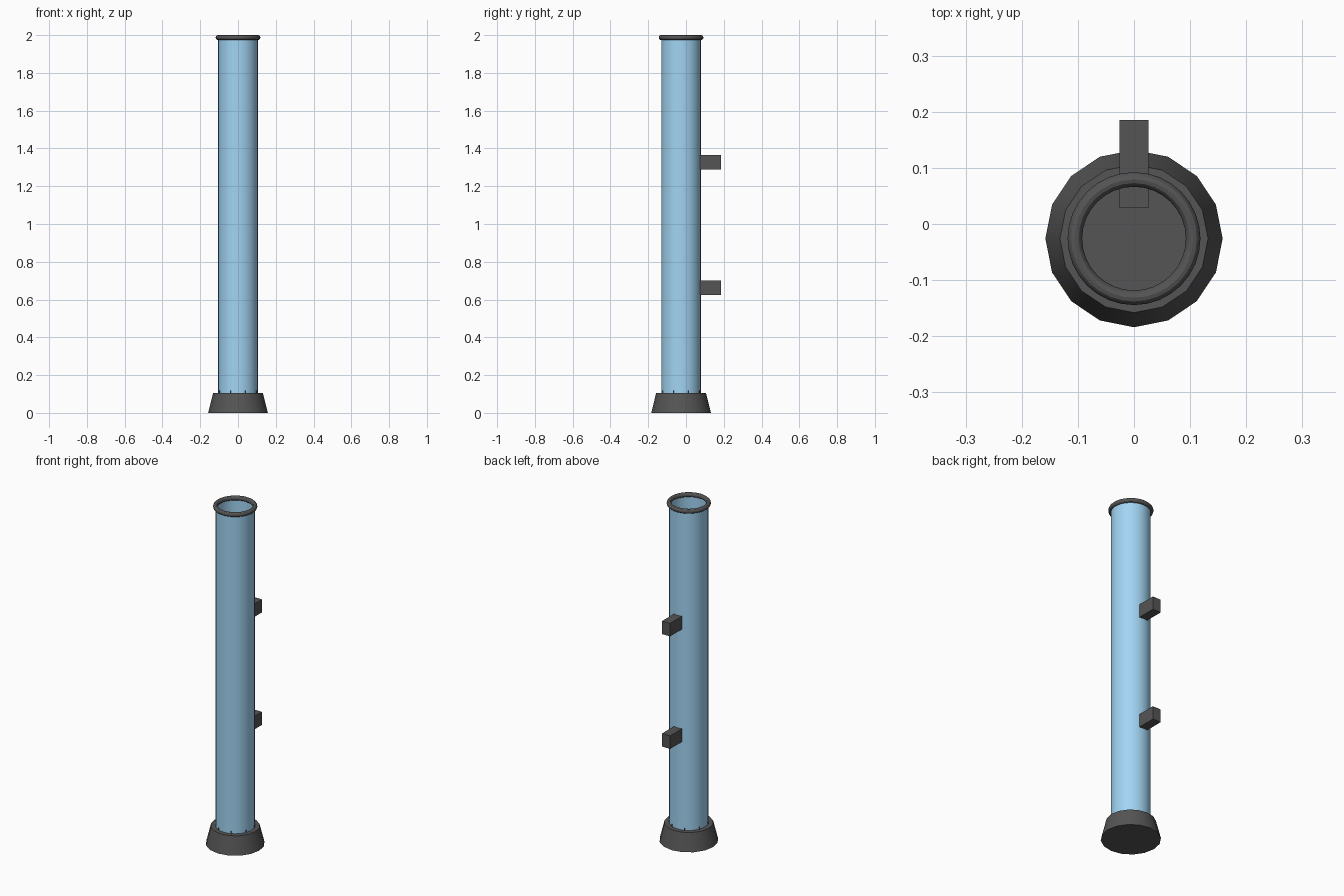
import bpy
from math import sin, cos, pi

if "Cube" in bpy.data.objects:
    bpy.data.objects.remove(bpy.data.objects["Cube"])

CY = -0.026          # tube axis in y
TUBE_R = 0.1046
BASE_H = 0.105
TOP = 1.987


def material(name, color):
    m = bpy.data.materials.new(name)
    m.diffuse_color = color
    m.use_nodes = True
    m.node_tree.nodes["Principled BSDF"].inputs["Base Color"].default_value = m.diffuse_color
    return m


dark = material("dark_grey", (0.09, 0.09, 0.09, 1))
blue = material("pale_blue", (0.36, 0.66, 0.90, 1))


def finish(name, mat, smooth=True):
    ob = bpy.context.object
    ob.name = name
    ob.data.materials.append(mat)
    if smooth:
        bpy.ops.object.shade_smooth_by_angle()
    return ob


# Tapered 16-sided foot
bpy.ops.mesh.primitive_cone_add(vertices=16, radius1=0.158, radius2=0.132,
                                depth=BASE_H, location=(0, CY, BASE_H / 2))
finish("base", dark)

# Open tube
bpy.ops.mesh.primitive_cylinder_add(vertices=32, radius=TUBE_R, depth=TOP - BASE_H,
                                    end_fill_type='NOTHING',
                                    location=(0, CY, (TOP + BASE_H) / 2))
finish("tube", blue)

# Rounded rim around the mouth
bpy.ops.mesh.primitive_torus_add(major_segments=32, minor_segments=12,
                                 major_radius=TUBE_R + 0.0008, minor_radius=0.013,
                                 location=(0, CY, TOP))
finish("top_rim", dark)

# Two wall brackets at thirds of the height
for i in (1, 2):
    bpy.ops.mesh.primitive_cube_add(size=1, location=(0, 0.107, i * 0.663))
    bpy.context.object.scale = (0.0525, 0.157, 0.077)
    finish(f"bracket_{i}", dark, smooth=False)

# Small pins where the tube meets the base
for i in range(8):
    a = (i + 0.5) * pi / 4
    bpy.ops.mesh.primitive_cylinder_add(
        vertices=8, radius=0.003, depth=0.02,
        location=(TUBE_R * cos(a), CY + TUBE_R * sin(a), BASE_H + 0.004))
    finish(f"base_pin_{i + 1}", dark)
